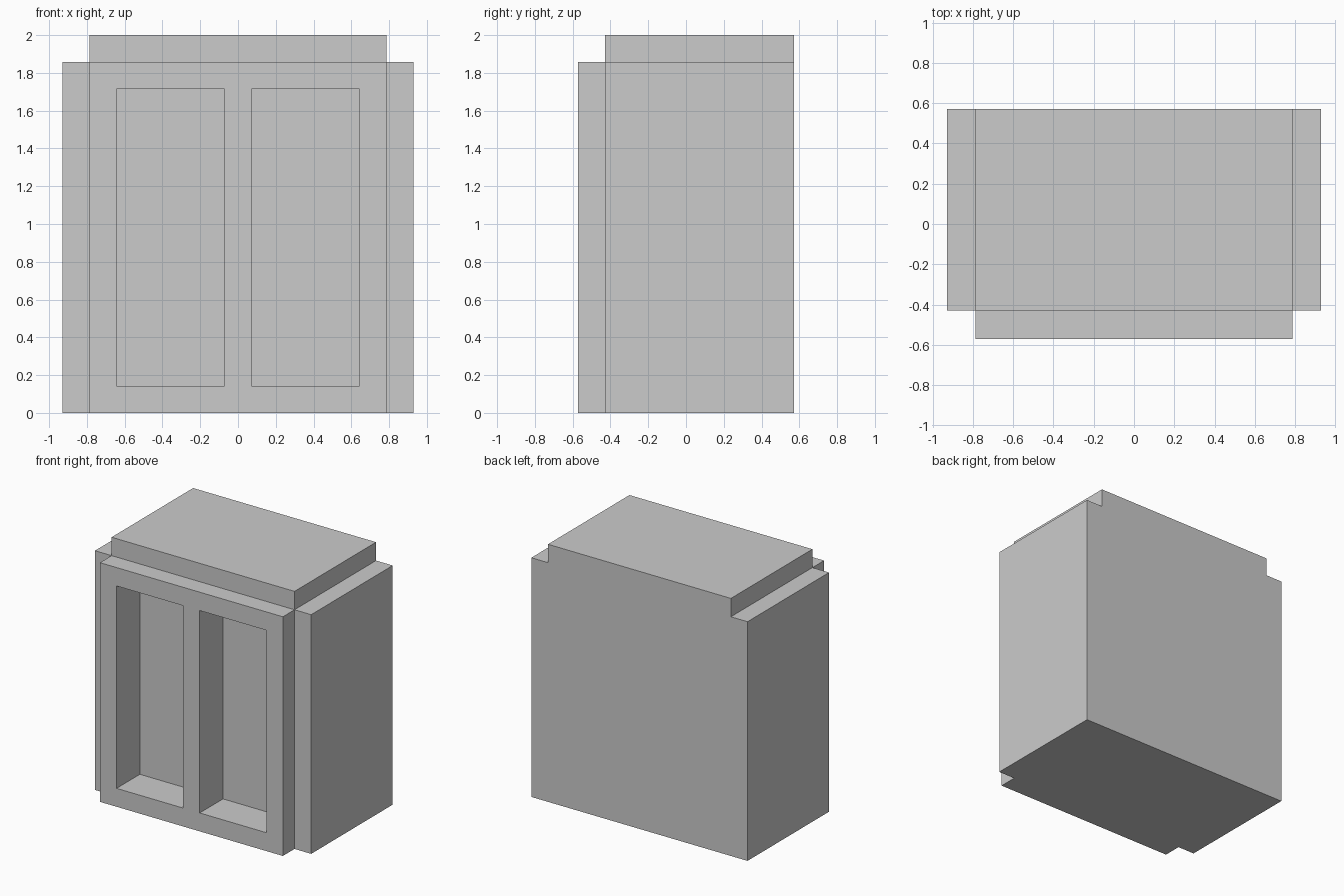
import bpy, bmesh
from mathutils import Matrix, Vector

if "Cube" in bpy.data.objects:
    bpy.data.objects.remove(bpy.data.objects["Cube"])

U = 2 / 14  # module: the model is 13 x 8 x 14 modules


def add_box(bm, x0, x1, y0, y1, z0, z1):
    size = Vector((x1 - x0, y1 - y0, z1 - z0)) * U
    mid = Vector((x0 + x1, y0 + y1, z0 + z1)) * U / 2
    bmesh.ops.create_cube(bm, size=1, matrix=Matrix.LocRotScale(mid, None, size))


def to_object(bm, name):
    bmesh.ops.recalc_face_normals(bm, faces=bm.faces)
    mesh = bpy.data.meshes.new(name)
    bm.to_mesh(mesh)
    bm.free()
    obj = bpy.data.objects.new(name, mesh)
    bpy.context.collection.objects.link(obj)
    return obj


# Cabinet body: a core block with one-module slabs raised on sides, front and top
bm = bmesh.new()
add_box(bm, -5.5, 5.5, -3, 4, 0, 13)
bm.normal_update()
raised = [f for f in bm.faces
          if abs(f.normal.x) > 0.5 or f.normal.y < -0.5 or f.normal.z > 0.5]
for face in raised:
    offset = face.normal.copy() * U
    new = bmesh.ops.extrude_discrete_faces(bm, faces=[face])["faces"][0]
    bmesh.ops.translate(bm, vec=offset, verts=new.verts)
body = to_object(bm, "cabinet_body")

# Two tall recesses in the front, two modules deep
bm = bmesh.new()
for side in (-1, 1):
    xa, xb = sorted((0.5 * side, 4.5 * side))
    add_box(bm, xa, xb, -5, -2, 1, 12)
cutter = to_object(bm, "recess_cutter")
cutter.hide_render = True
cutter.display_type = 'WIRE'

cut = body.modifiers.new("recesses", 'BOOLEAN')
cut.operation = 'DIFFERENCE'
cut.solver = 'EXACT'
cut.object = cutter
